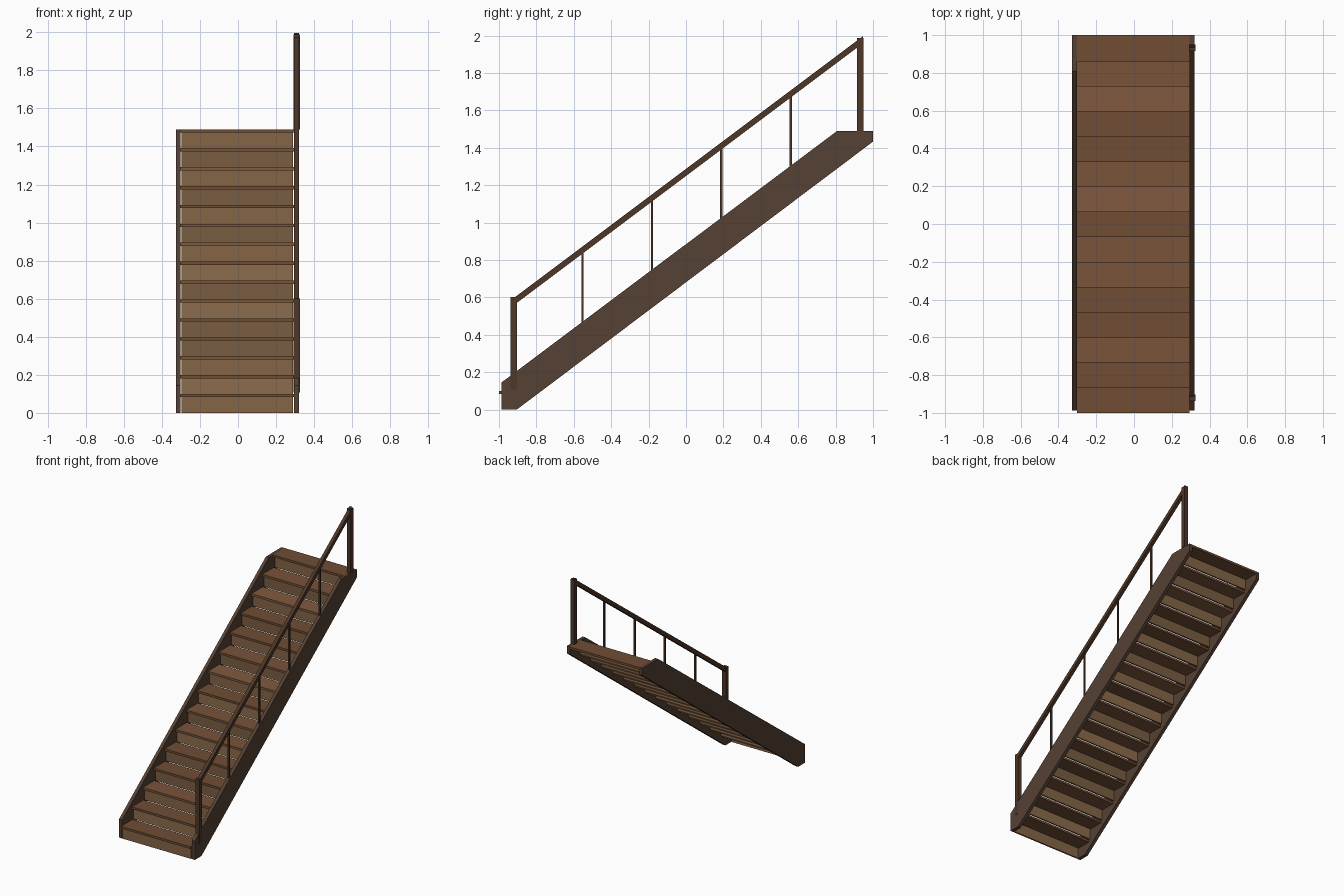
import bpy, bmesh, random

if "Cube" in bpy.data.objects:
    bpy.data.objects.remove(bpy.data.objects["Cube"])

random.seed(4)
STEPS = 15
RISE = 1.49 / STEPS
GOING = 1.86 / (STEPS - 1)
SLOPE = 0.75


def material(name, rgb):
    m = bpy.data.materials.new(name)
    m.diffuse_color = (*rgb, 1)
    m.use_nodes = True
    m.node_tree.nodes["Principled BSDF"].inputs["Base Color"].default_value = m.diffuse_color
    return m


def extrude_x(name, profile, x0, x1, mat):
    """Extrude a (y, z) outline between two x positions."""
    bm = bmesh.new()
    face = bm.faces.new([bm.verts.new((x0, y, z)) for y, z in profile])
    ext = bmesh.ops.extrude_face_region(bm, geom=[face])
    verts = [v for v in ext["geom"] if isinstance(v, bmesh.types.BMVert)]
    bmesh.ops.translate(bm, verts=verts, vec=(x1 - x0, 0, 0))
    bmesh.ops.recalc_face_normals(bm, faces=bm.faces)
    mesh = bpy.data.meshes.new(name)
    bm.to_mesh(mesh)
    bm.free()
    mesh.materials.append(mat)
    obj = bpy.data.objects.new(name, mesh)
    bpy.context.collection.objects.link(obj)
    return obj


def box(name, x0, x1, y0, y1, z0, z1, mat):
    return extrude_x(name, [(y0, z0), (y1, z0), (y1, z1), (y0, z1)], x0, x1, mat)


def shades(name, rgb):
    return [material(f"{name}_{i}", [c * f for c in rgb])
            for i, f in enumerate((0.85, 1.0, 1.15))]


tread_wood = shades("tread_wood", (0.19, 0.088, 0.042))
riser_wood = shades("riser_wood", (0.23, 0.13, 0.062))
stringer_wood = material("stringer_wood", (0.09, 0.052, 0.034))
rail_wood = material("rail_wood", (0.075, 0.038, 0.021))

# Side stringers
outline = [(-0.987, 0), (-0.905, 0), (1.0, 1.433), (1.0, 1.49),
           (0.808, 1.49), (-0.987, 0.145)]
extrude_x("left_stringer", outline, -0.327, -0.301, stringer_wood)
extrude_x("right_stringer", outline, 0.295, 0.321, stringer_wood)

# Treads and risers, with a narrow gap behind each tread
for k in range(STEPS):
    y, top = -1 + GOING * k, RISE * (k + 1)
    box(f"tread_{k + 1}", -0.301, 0.295, y, y + 0.14, top - 0.017, top,
        random.choice(tread_wood))
    box(f"riser_{k + 1}", -0.296, 0.290, y + 0.0125, y + 0.0245,
        top - RISE, top - 0.017, random.choice(riser_wood))

# Newel posts
box("lower_post", 0.291, 0.325, -0.937, -0.903, 0.107, 0.602, rail_wood)
box("upper_post", 0.291, 0.325, 0.915, 0.949, 1.49, 1.987, rail_wood)


# Handrail
def rail_z(y):
    return 0.578 + SLOPE * (y + 0.92)


y0, y1, h = -0.92, 0.945, 0.019
extrude_x("handrail", [(y0, rail_z(y0) - h), (y1, rail_z(y1) - h),
                       (y1, rail_z(y1) + h), (y0, rail_z(y0) + h)],
          0.295, 0.321, rail_wood)

# Balusters
for i in range(4):
    y = -0.553 + 0.371 * i
    base = 0.145 + SLOPE * (y + 0.987) - 0.01
    box(f"baluster_{i + 1}", 0.302, 0.314, y - 0.006, y + 0.006,
        base, rail_z(y), rail_wood)
